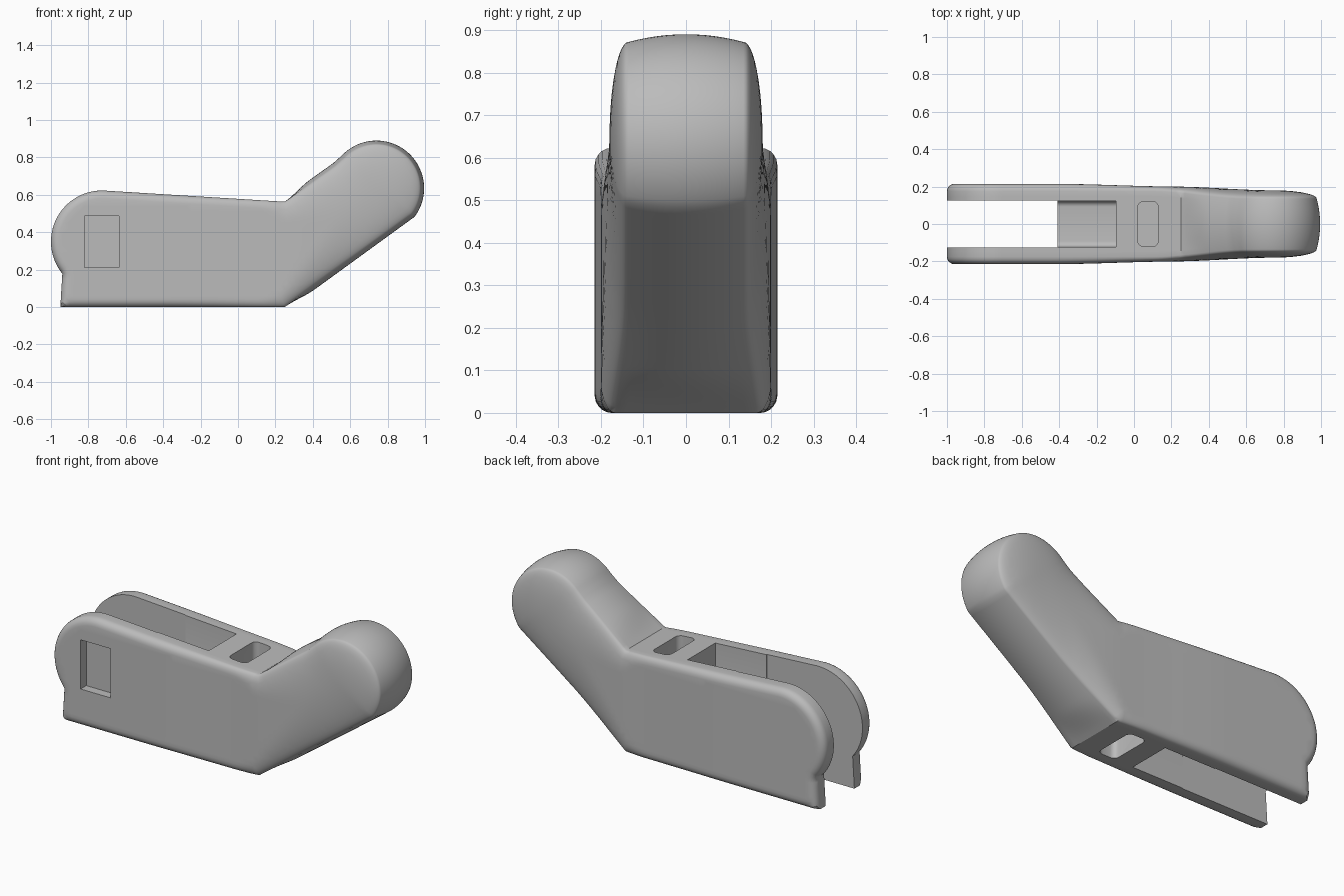
import bpy, bmesh, math
from mathutils import Vector, geometry

old = bpy.data.objects.get("Cube")
if old:
    bpy.data.objects.remove(old, do_unlink=True)

grey = bpy.data.materials.new("plain grey")
grey.use_nodes = True
grey.diffuse_color = (0.5, 0.5, 0.5, 1)
grey.node_tree.nodes["Principled BSDF"].inputs["Base Color"].default_value = (0.5, 0.5, 0.5, 1)


def arc(cx, cz, r, a0, a1, n):
    angles = [math.radians(a0 + (a1 - a0) * i / n) for i in range(n + 1)]
    return [Vector((cx + r * math.cos(a), cz + r * math.sin(a))) for a in angles]


def resample(points, step):
    out = []
    for a, b in zip(points, points[1:] + points[:1]):
        n = max(1, round((b - a).length / step))
        out += [a.lerp(b, i / n) for i in range(n)]
    return out


def ramp(x, a, b):
    t = min(1, max(0, (x - a) / (b - a)))
    return t * t * (3 - 2 * t)


# Side outline: pivot round, foot, bent arm and round head
corners = [Vector((-0.95, 0)), Vector((0.25, 0))]
corners += arc(0.74, 0.635, 0.237, -36, 137, 44)
corners += [Vector((0.52, 0.755)), Vector((0.25, 0.563))]
corners += arc(-0.727, 0.35, 0.273, 88, 219, 36)
outline = resample(corners, 0.025)
count = len(outline)
normals = []
for i in range(count):
    d = outline[(i + 1) % count] - outline[i - 1]
    normals.append(Vector((d.y, -d.x)).normalized())


def edge_distance(p):
    best = 9
    for i in range(count):
        a, b = outline[i - 1], outline[i]
        q, t = geometry.intersect_point_line(p, a, b)
        q = a.lerp(b, min(1, max(0, t)))
        best = min(best, (p - q).length)
    return best


def half_width(p, d):
    # Straight sides with small fillets at the body, bowed sides at the arm
    arm = ramp(p.x, 0.1, 0.6)
    rim = 0.175 - 0.04 * arm
    full = 0.215 - 0.015 * ramp(p.x, -0.45, 0.25) - 0.02 * ramp(p.x, 0.2, 0.75)
    t = min(1, d / (0.042 + 0.19 * arm))
    return rim + (full - rim) * math.sqrt(1 - (1 - t) ** 2)


# Triangulated side: offset rings near the edge, a grid inside
points, depth = list(outline), [0.0] * count
for ring in (0.002, 0.007, 0.015, 0.027, 0.042):
    for p, n in zip(outline, normals):
        q = p - n * ring
        d = edge_distance(q)
        if d > ring * 0.95:
            points.append(q)
            depth.append(d)
for i in range(68):
    for k in range(31):
        q = Vector((-1 + 0.03 * i, 0.03 * k))
        d = edge_distance(q)
        if d > 0.055:
            points.append(q)
            depth.append(d)
edges = [(i, (i + 1) % count) for i in range(count)]
flat, _, faces, source, _, _ = geometry.delaunay_2d_cdt(points, edges, [list(range(count))], 1, 1e-6)

bm = bmesh.new()
sides = []
for sign in (-1, 1):
    verts = []
    for p, ids in zip(flat, source):
        d = depth[ids[0]] if ids else edge_distance(p)
        verts.append(bm.verts.new((p.x, sign * half_width(p, d), p.y)))
    for f in faces:
        bm.faces.new([verts[i] for i in f])
    sides.append(verts)

# Crowned rim joins both sides
place = {ids[0]: i for i, ids in enumerate(source) if ids}
rows = []
STRIPS = 12
for i, (p, n) in enumerate(zip(outline, normals)):
    a, b = sides[0][place[i]], sides[1][place[i]]
    row = [a]
    for k in range(1, STRIPS):
        t = 2 * k / STRIPS - 1
        q = p + n * 0.018 * ramp(p.x, 0.25, 0.4) * (1 - t * t)
        row.append(bm.verts.new((q.x, t * b.co.y, q.y)))
    rows.append(row + [b])
for i in range(count):
    r, s = rows[i - 1], rows[i]
    for k in range(STRIPS):
        bm.faces.new((r[k], s[k], s[k + 1], r[k + 1]))
bmesh.ops.delete(bm, geom=[v for v in bm.verts if not v.link_faces], context='VERTS')
bmesh.ops.recalc_face_normals(bm, faces=bm.faces)
mesh = bpy.data.meshes.new("lever_arm")
bm.to_mesh(mesh)
bm.free()
lever = bpy.data.objects.new("lever_arm", mesh)
bpy.context.collection.objects.link(lever)
mesh.materials.append(grey)


def cut(low, high, radius=0.0, axis=2, round_cutter=False):
    """Subtract a box (optionally rounded along an axis) or a y cylinder."""
    cb = bmesh.new()
    if round_cutter:
        bmesh.ops.create_cone(cb, cap_ends=True, segments=48, radius1=0.5, radius2=0.5, depth=1)
        for v in cb.verts:
            v.co = Vector((v.co.x, v.co.z, v.co.y))
    else:
        bmesh.ops.create_cube(cb, size=1)
    lo, hi = Vector(low), Vector(high)
    for v in cb.verts:
        v.co = Vector([(lo[j] + hi[j]) / 2 + v.co[j] * (hi[j] - lo[j]) for j in range(3)])
    if radius:
        chosen = [e for e in cb.edges if abs((e.verts[0].co - e.verts[1].co).normalized()[axis]) > 0.9]
        bmesh.ops.bevel(cb, geom=chosen, offset=radius, segments=5, profile=0.5, affect='EDGES')
    bmesh.ops.recalc_face_normals(cb, faces=cb.faces)
    cm = bpy.data.meshes.new("cutter")
    cb.to_mesh(cm)
    cb.free()
    cm.materials.append(grey)
    cutter = bpy.data.objects.new("cutter", cm)
    cutter.hide_render = True
    bpy.context.collection.objects.link(cutter)
    mod = lever.modifiers.new("cut", 'BOOLEAN')
    mod.operation, mod.solver, mod.object = 'DIFFERENCE', 'EXACT', cutter
    bpy.ops.object.modifier_apply(modifier=mod.name)
    bpy.data.objects.remove(cutter, do_unlink=True)


bpy.context.view_layer.objects.active = lever
lever.select_set(True)

# Fork slot, then the pockets above and below the web
cut((-1.2, -0.126, -0.1), (-0.41, 0.126, 1))
cut((-0.45, -0.122, 0.36), (-0.095, 0.122, 1), 0.03, 0)
cut((-0.45, -0.122, -0.1), (-0.095, 0.122, 0.2), 0.03, 0)
cut((0.02, -0.12, 0.47), (0.13, 0.12, 0.8), 0.03)
cut((0.02, -0.12, -0.2), (0.13, 0.12, 0.1), 0.03)

# Pivot hole, square nut recess and round bolt recess
PX, PZ = -0.727, 0.35
for r, y0, y1 in ((0.098, -0.4, 0.4), (0.135, 0.165, 0.4)):
    cut((PX - r, y0, PZ - r), (PX + r, y1, PZ + r), round_cutter=True)
cut((-0.82, -0.4, 0.212), (-0.635, -0.165, 0.486))

bpy.ops.object.shade_smooth_by_angle(angle=math.radians(32))
